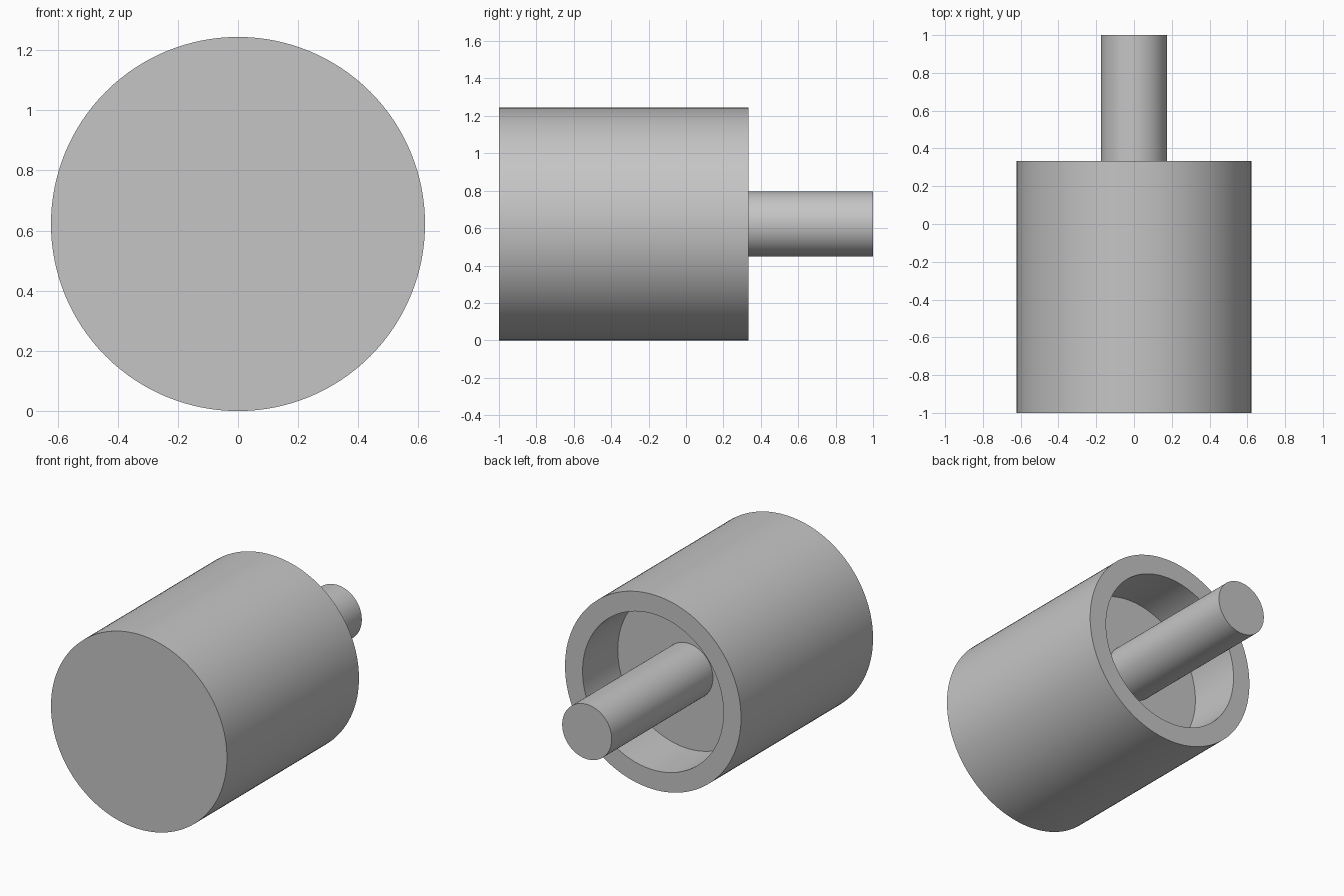
import bpy, bmesh, math
from mathutils import Matrix, Vector

default = bpy.data.objects.get("Cube")
if default:
    bpy.data.objects.remove(default, do_unlink=True)

RADIUS, BORE, SHAFT = 0.622, 0.498, 0.175
FRONT, RIM, TIP = -1.0, 0.333, 1.0
FLOOR = RIM - 0.355
SEGMENTS = 128

# Plain grey for everything
grey = bpy.data.materials.new("plain_grey")
grey.use_nodes = True
colour = (0.56, 0.56, 0.56, 1)
grey.diffuse_color = colour
grey.node_tree.nodes["Principled BSDF"].inputs["Base Color"].default_value = colour


def lathe(name, profile):
    """Revolve (radius, y) points around the horizontal axis."""
    bm = bmesh.new()
    rings = []
    for radius, y in profile:
        if radius == 0:
            rings.append([bm.verts.new((0, y, RADIUS))] * SEGMENTS)
            continue
        angles = [2 * math.pi * i / SEGMENTS for i in range(SEGMENTS)]
        rings.append([bm.verts.new((radius * math.sin(a), y, RADIUS + radius * math.cos(a)))
                      for a in angles])
    for a, b in zip(rings, rings[1:]):
        for i in range(SEGMENTS):
            j = (i + 1) % SEGMENTS
            corners = list(dict.fromkeys((a[i], a[j], b[j], b[i])))
            bm.faces.new(corners)
    # Merge the flat end fans into single discs
    for ring in (rings[0], rings[-1]):
        if ring[0] is ring[1]:
            bmesh.ops.dissolve_verts(bm, verts=[ring[0]])
    mesh = bpy.data.meshes.new(name)
    bm.to_mesh(mesh)
    bm.free()
    mesh.materials.append(grey)
    obj = bpy.data.objects.new(name, mesh)
    bpy.context.collection.objects.link(obj)
    bpy.ops.object.select_all(action="DESELECT")
    obj.select_set(True)
    bpy.context.view_layer.objects.active = obj
    bpy.ops.object.shade_smooth_by_angle(angle=math.radians(30))
    return obj


# Cup-shaped body, closed at the front with a recess at the back
lathe("cup_body", [(0, FRONT), (RADIUS, FRONT), (RADIUS, RIM),
                   (BORE, RIM), (BORE, FLOOR), (0, FLOOR)])

# Shaft rising from the recess floor
lathe("centre_shaft", [(SHAFT, FLOOR), (SHAFT, TIP), (0, TIP)])
